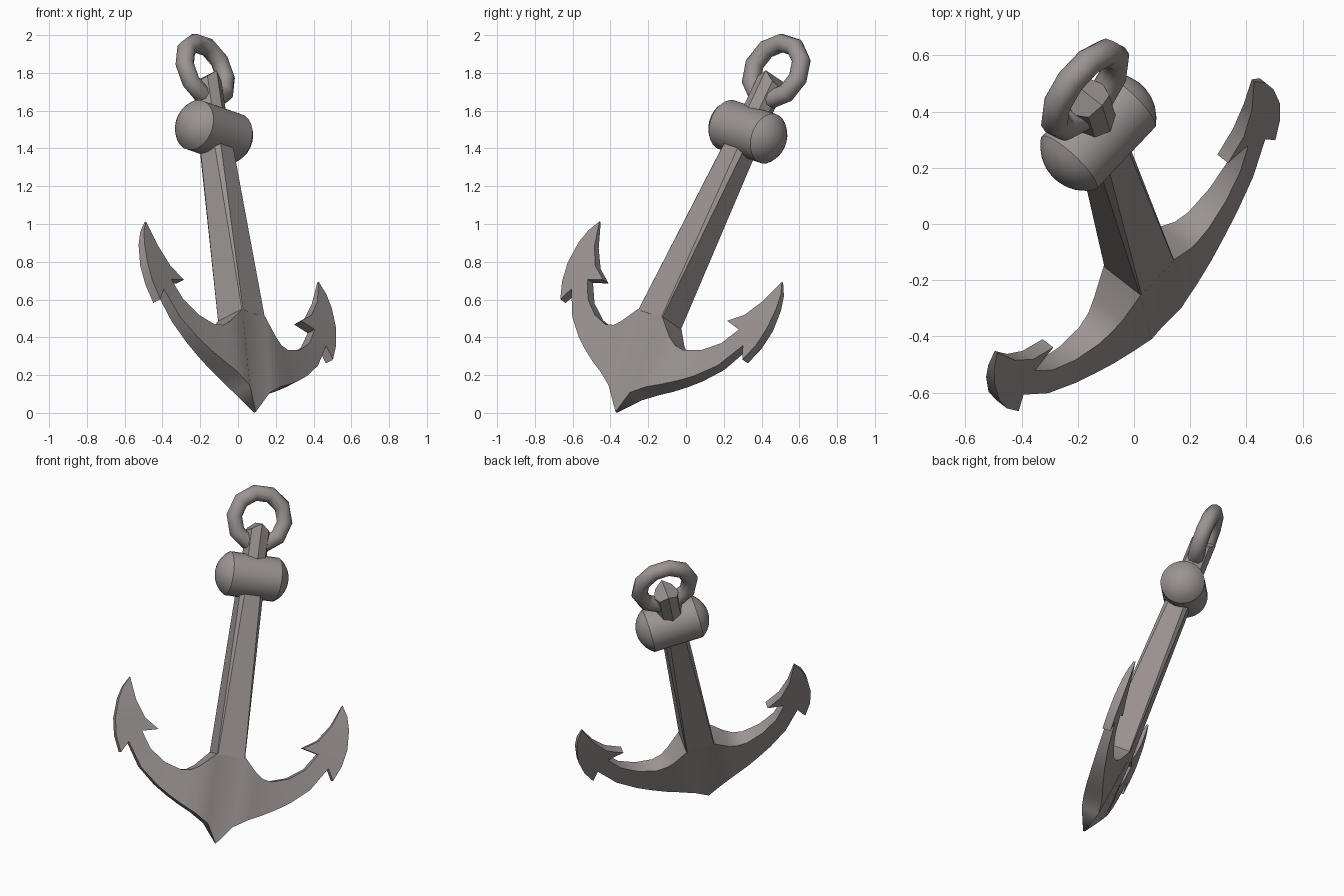
import bpy, bmesh
from math import pi, cos, sin, asin
from mathutils import Matrix, Vector

if "Cube" in bpy.data.objects:
    bpy.data.objects.remove(bpy.data.objects["Cube"])

# Tilted anchor frame: local x along the arms, local z up the shank
V = Vector((-0.131, 0.421, 0.897)).normalized()
U = Vector((0.668, 0.709, -0.228))
U = (U - V * U.dot(V)).normalized()
Y = V.cross(U)
FRAME = Matrix((U, Y, V)).transposed().to_4x4()
FRAME.translation = (0.09, -0.37, 0.003)

iron = bpy.data.materials.new("iron")
iron.diffuse_color = (0.33, 0.295, 0.29, 1)
iron.use_nodes = True
iron.node_tree.nodes["Principled BSDF"].inputs["Base Color"].default_value = iron.diffuse_color


def add(name, bm, angle=30):
    bmesh.ops.recalc_face_normals(bm, faces=bm.faces)
    me = bpy.data.meshes.new(name)
    bm.to_mesh(me)
    bm.free()
    me.materials.append(iron)
    ob = bpy.data.objects.new(name, me)
    bpy.context.collection.objects.link(ob)
    ob.matrix_world = FRAME
    bpy.ops.object.select_all(action='DESELECT')
    ob.select_set(True)
    bpy.context.view_layer.objects.active = ob
    bpy.ops.object.shade_smooth_by_angle(angle=angle * pi / 180)
    return ob


def loft(bm, rings, closed=False):
    """Skin a list of equal point rings with quads."""
    rings = [[bm.verts.new(p) for p in ring] for ring in rings]
    k = len(rings[0])
    for a, b in zip(rings, rings[1:] + (rings[:1] if closed else [])):
        for i in range(k):
            j = (i + 1) % k
            bm.faces.new((a[i], a[j], b[j], b[i]))
    if not closed:
        bm.faces.new(rings[0])
    return rings


def circle(r, sides):
    return [(r * cos(2 * pi * i / sides), r * sin(2 * pi * i / sides)) for i in range(sides)]


# Crown, arms and flukes: (across, up, half thickness) for the right half
outer = [(0, 0, .006), (.08, .115, .056), (.17, .17, .06), (.26, .212, .055), (.345, .257, .047),
         (.43, .31, .04), (.545, .405, .031), (.643, .55, .026)]
inner = [(0, .55, .09), (.09, .55, .09), (.18, .463, .07), (.23, .432, .058), (.29, .422, .05),
         (.40, .455, .04), (.50, .525, .031), (.568, .626, .026)]
fluke = [(.683, .478, .026), (.727, .575, .026), (.747, .68, .026), (.742, .80, .021),
         (.722, .88, .014), (.684, .945, .006), (.63, .81, .02), (.56, .71, .026), (.465, .65, .026)]
outline = outer + fluke + inner[::-1]
n, last = len(outer), len(outline) - 1
faces = [(i, i + 1, last - i - 1, last - i) for i in range(n - 1)]
faces += [(n - 1, n, n + 1, n + 2, n + 7, n + 8, n + 9), (n + 2, n + 3, n + 6, n + 7),
          (n + 3, n + 4, n + 6), (n + 4, n + 5, n + 6)]
bm = bmesh.new()
front = [bm.verts.new((x, -t, z)) for x, z, t in outline]
back = [bm.verts.new((x, t, z)) for x, z, t in outline]
for f in faces:
    bm.faces.new([front[i] for i in f])
    bm.faces.new([back[i] for i in reversed(f)])
for i in range(last):
    bm.faces.new((front[i], back[i], back[i + 1], front[i + 1]))
arms = add("crown_and_flukes", bm)
mirror = arms.modifiers.new("mirror", 'MIRROR')
mirror.use_axis[0] = True


# Tapered shank: square at the crown, chamfered at the stock
def chamfered(a, b, z):
    return [(a, -b, z), (a, b, z), (b, a, z), (-b, a, z), (-a, b, z), (-a, -b, z), (-b, -a, z), (b, -a, z)]


bm = bmesh.new()
rings = loft(bm, [chamfered(.09, .086, .545), chamfered(.072, .046, 1.66)])
bm.faces.new(rings[-1])
add("shank", bm, 25)

# Head above the stock with a gabled top, holding the ring
bm = bmesh.new()
section = circle(.078, 8)
rings = loft(bm, [[(x, y, 1.62) for x, y in section],
                  [(x, y, 1.985 - .7 * abs(x)) for x, y in section]])
top = rings[-1]
bm.faces.new(top[2:7])
bm.faces.new((top[6], top[7], top[0], top[1], top[2]))
add("shank_head", bm)

# Barrel stock with shallow domed ends and crisp rims
R, half, rise = .136, .155, .075
sphere = (R * R + rise * rise) / (2 * rise)
reach = asin(R / sphere)
dome = [(sphere * sin(reach * k / 5), half + rise - sphere * (1 - cos(reach * k / 5)))
        for k in (5, 4, 3, 2, 1, .1)]
bm = bmesh.new()
rings = loft(bm, [[(h, x, 1.655 + y) for x, y in circle(r, 24)]
                  for r, h in [(r, -h) for r, h in reversed(dome)] + dome])
bm.faces.new(rings[-1])
add("stock", bm)

# Ring through the head
bm = bmesh.new()
loft(bm, [[((.162 + x) * c, y, 2.012 + (.162 + x) * s) for x, y in circle(.05, 10)]
          for c, s in circle(1, 10)], closed=True)
add("ring", bm, 40)
